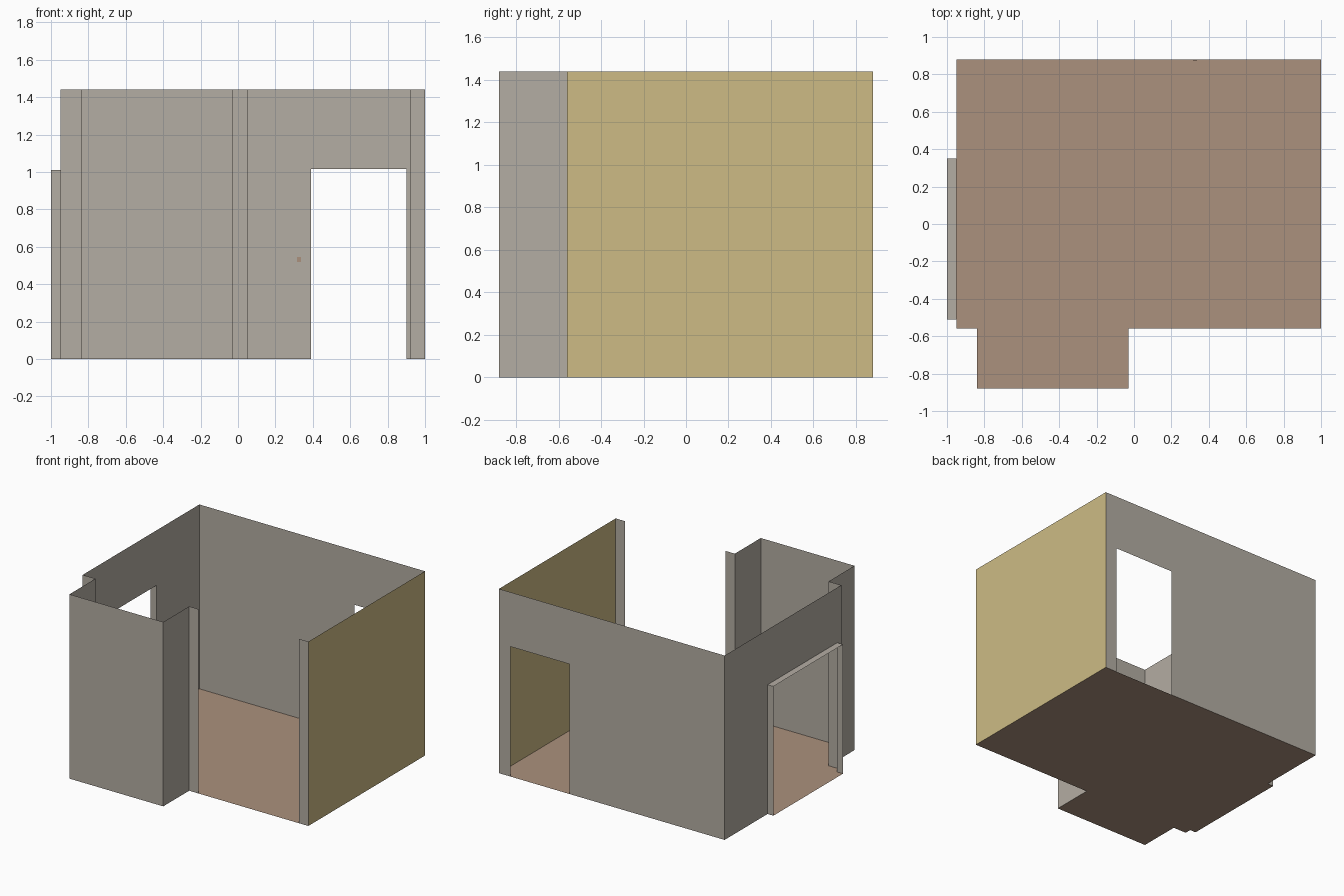
import bpy

if "Cube" in bpy.data.objects:
    bpy.data.objects.remove(bpy.data.objects["Cube"])

H = 1.44          # wall height
DOOR = 1.01       # opening height
X0, X1 = -0.95, 1.0
Y0, Y1, YB = -0.56, 0.88, -0.88   # front wall, back wall, bay front


def material(name, rgb):
    lin = [((c / 255 + 0.055) / 1.055) ** 2.4 for c in rgb]
    m = bpy.data.materials.new(name)
    m.diffuse_color = (*lin, 1)
    m.use_nodes = True
    m.node_tree.nodes["Principled BSDF"].inputs["Base Color"].default_value = m.diffuse_color
    return m


grey = material("warm grey plaster", (180, 173, 163))
brown = material("brown floor", (171, 145, 125))
yellow = material("yellow paint", (205, 187, 133))


def sheet(name, faces, mat):
    """Thin sheets: each face is a list of 3D points."""
    verts, polys = [], []
    for f in faces:
        polys.append(range(len(verts), len(verts) + len(f)))
        verts += f
    me = bpy.data.meshes.new(name)
    me.from_pydata(verts, [], [list(p) for p in polys])
    me.materials.append(mat)
    ob = bpy.data.objects.new(name, me)
    bpy.context.collection.objects.link(ob)
    return ob


def run(name, path, mat, height=H):
    """Upright wall following a plan path."""
    sheet(name, [[(*a, 0), (*b, 0), (*b, height), (*a, height)]
                 for a, b in zip(path, path[1:])], mat)


def door_outline(a, b, d0, d1, top):
    """Wall outline with a doorway cut up from the floor."""
    return [(a, 0), (d0, 0), (d0, top), (d1, top), (d1, 0), (b, 0), (b, H), (a, H)]


# floor with bay and side doorway threshold
LX, LA, LB = -1.0, -0.51, 0.35
plan = [(X0, Y0), (-0.84, Y0), (-0.84, YB), (-0.03, YB), (-0.03, Y0), (X1, Y0),
        (X1, Y1), (X0, Y1), (X0, LB), (LX, LB), (LX, LA), (X0, LA)]
sheet("floor", [[(x, y, 0) for x, y in plan]], brown)

# front walls: bay on the left, stub on the right, open between
run("front_bay_wall", plan[:5] + [(0.05, Y0)], grey)
run("front_stub_wall", [(0.92, Y0), (X1, Y0)], grey)
run("right_wall", [(X1, Y0), (X1, Y1)], yellow)

# walls with doorways
sheet("back_wall", [[(x, Y1, z) for x, z in door_outline(X1, X0, 0.90, 0.39, 1.015)]], grey)
sheet("left_wall", [[(X0, y, z) for y, z in door_outline(Y1, Y0, LB, LA, DOOR)]], grey)

# side doorway lining
sheet("doorway_lining", [
    [(X0, LB, 0), (LX, LB, 0), (LX, LB, DOOR), (X0, LB, DOOR)],
    [(LX, LA, 0), (X0, LA, 0), (X0, LA, DOOR), (LX, LA, DOOR)],
    [(X0, LA, DOOR), (X0, LB, DOOR), (LX, LB, DOOR), (LX, LA, DOOR)]], grey)

# small plate beside the back doorway
bpy.ops.mesh.primitive_cube_add(size=1, location=(0.327, Y1 - 0.003, 0.532))
plate = bpy.context.object
plate.name = "switch_plate"
plate.scale = (0.022, 0.005, 0.028)
plate.data.materials.append(brown)
